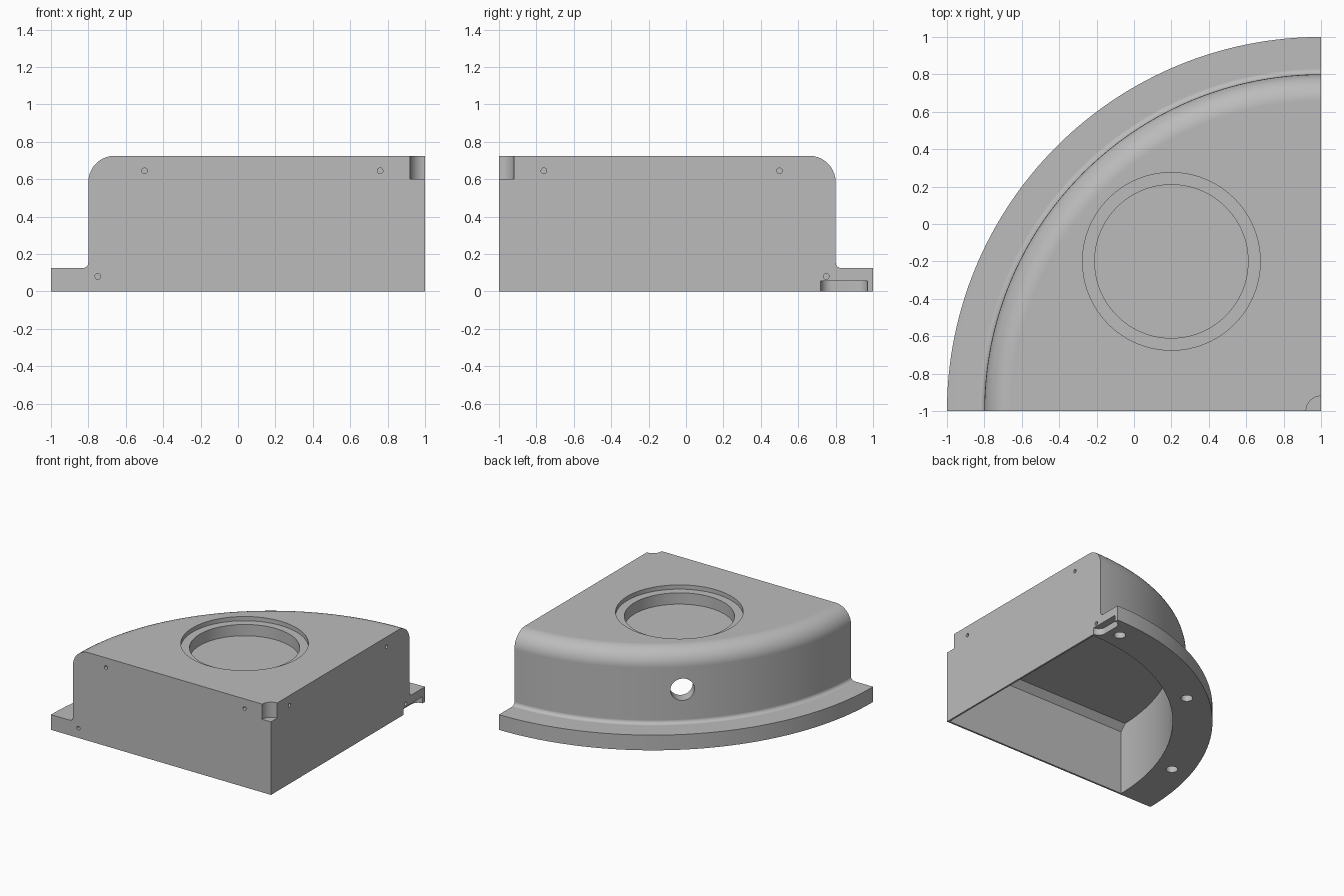
import bpy, bmesh
from math import sin, cos, asin, pi, radians
from mathutils import Matrix, Vector

if "Cube" in bpy.data.objects:
    bpy.data.objects.remove(bpy.data.objects["Cube"])

CORNER = Vector((1, -1, 0))      # centre of the quarter circle
TOP, FLANGE, BODY_R, RIM_R = 0.725, 0.125, 1.8, 2.0
CAVITY_R, WALL, CHAMFER, CEILING = 1.7, 0.015, 0.05, 0.585

grey = bpy.data.materials.new("casing grey")
grey.use_nodes = True
colour = (0.5, 0.5, 0.5, 1)
grey.diffuse_color = colour
grey.node_tree.nodes["Principled BSDF"].inputs["Base Color"].default_value = colour


def polar(r, a, z=0):
    """Point around the corner, angle measured from -x towards +y."""
    return CORNER + Vector((-r * cos(a), r * sin(a), z))


def make(name, bm):
    bmesh.ops.recalc_face_normals(bm, faces=bm.faces)
    mesh = bpy.data.meshes.new(name)
    bm.to_mesh(mesh)
    bm.free()
    obj = bpy.data.objects.new(name, mesh)
    bpy.context.collection.objects.link(obj)
    mesh.materials.append(grey)
    return obj


def loft(name, loops):
    """Solid through loops of equal length, closed at both ends."""
    bm = bmesh.new()
    rings = [[bm.verts.new(p) for p in loop] for loop in loops]
    for a, b in zip(rings, rings[1:]):
        for i in range(len(a)):
            j = (i + 1) % len(a)
            bm.faces.new((a[i], a[j], b[j], b[i]))
    bm.faces.new(rings[0])
    bm.faces.new(rings[-1])
    return make(name, bm)


def rod(name, centre, axis, r, length, sides=32):
    """Cylinder centred on a point and lying along an axis."""
    bm = bmesh.new()
    turn = Vector(axis).to_track_quat('Z', 'Y').to_matrix().to_4x4()
    bmesh.ops.create_cone(bm, cap_ends=True, segments=sides, radius1=r, radius2=r,
                          depth=length, matrix=Matrix.Translation(centre) @ turn)
    return make(name, bm)


def arc(cx, cz, r, start, end, n):
    return [(cx + r * cos(radians(start + (end - start) * i / n)),
             cz + r * sin(radians(start + (end - start) * i / n))) for i in range(n + 1)]


# Casing: flanged, filleted profile swept a quarter turn
profile = [(RIM_R, 0), (RIM_R, FLANGE)]
profile += arc(BODY_R + 0.03, FLANGE + 0.03, 0.03, 270, 180, 5)
profile += arc(BODY_R - 0.14, TOP - 0.14, 0.14, 0, 90, 10)
STEPS = 64
bm = bmesh.new()
low, high = bm.verts.new(polar(0, 0)), bm.verts.new(polar(0, 0, TOP))
grid = [[bm.verts.new(polar(r, i / STEPS * pi / 2, z)) for r, z in profile]
        for i in range(STEPS + 1)]
for a, b in zip(grid, grid[1:]):
    for k in range(len(profile) - 1):
        bm.faces.new((a[k], a[k + 1], b[k + 1], b[k]))
for k, hub in ((0, low), (-1, high)):
    bm.faces.new([hub] + [ring[k] for ring in grid])
for ring in (grid[0], grid[-1]):
    bm.faces.new([low] + ring + [high])
casing = make("casing", bm)


# Cavity open at the bottom, chamfered along the two flat walls
def cavity_loop(inset, z):
    edge = asin(inset / CAVITY_R)
    pts = [polar(CAVITY_R, edge + (pi / 2 - 2 * edge) * i / STEPS, z)
           for i in range(STEPS + 1)]
    return pts + [CORNER + Vector((-inset, inset, z))]


cutters = [loft("cavity_cutter", [cavity_loop(WALL, -0.1),
                                  cavity_loop(WALL, CEILING - CHAMFER),
                                  cavity_loop(WALL + CHAMFER, CEILING)])]

# Stepped round pocket in the top, and the corner notch
for name, x, y, r, floor in (("pocket_cutter", 0.2, -0.2, 0.41, 0.597),
                             ("pocket_step_cutter", 0.2, -0.2, 0.475, 0.69),
                             ("corner_notch_cutter", 1, -1, 0.08, 0.6)):
    cutters.append(rod(name, (x, y, (floor + 1) / 2), (0, 0, 1), r, 1 - floor, 96))

# Port through the curved wall
port = radians(48)
cutters.append(rod("port_cutter", polar(1.75, port, 0.4), polar(1, port) - CORNER, 0.09, 0.4, 48))

# Blind screw holes under the flange
for angle in (17, 51, 85):
    cutters.append(rod("screw_hole_cutter", polar(1.84, radians(angle)), (0, 0, 1), 0.045, 0.16))

# Pin holes, mirrored across the diagonal onto both flat walls
for u, z in ((1.75, 0.08), (1.5, 0.645), (0.24, 0.645)):
    cutters.append(rod("front_pin_cutter", (1 - u, -1, z), (0, 1, 0), 0.015, 0.08, 16))
    cutters.append(rod("side_pin_cutter", (1, u - 1, z), (1, 0, 0), 0.015, 0.08, 16))

# Round-ended pry slot at the foot of the side wall
slot = [(1.1, 0.72), (1.1, 0.97)]
slot += arc(1, 0.91, 0.06, 90, 180, 8) + arc(1, 0.78, 0.06, 180, 270, 8)
cutters.append(loft("slot_cutter", [[(x, y, z) for x, y in slot] for z in (-0.1, 0.055)]))

# Cut everything, then smooth the rounded surfaces only
bpy.ops.object.select_all(action='DESELECT')
bpy.context.view_layer.objects.active = casing
casing.select_set(True)
for cutter in cutters:
    cutter.hide_render = True
    mod = casing.modifiers.new("cut", 'BOOLEAN')
    mod.operation, mod.solver, mod.object = 'DIFFERENCE', 'EXACT', cutter
    bpy.ops.object.modifier_apply(modifier=mod.name)
    bpy.data.objects.remove(cutter)
bpy.ops.object.shade_smooth_by_angle(angle=radians(30))
weighted = casing.modifiers.new("even shading", 'WEIGHTED_NORMAL')
weighted.keep_sharp = True
